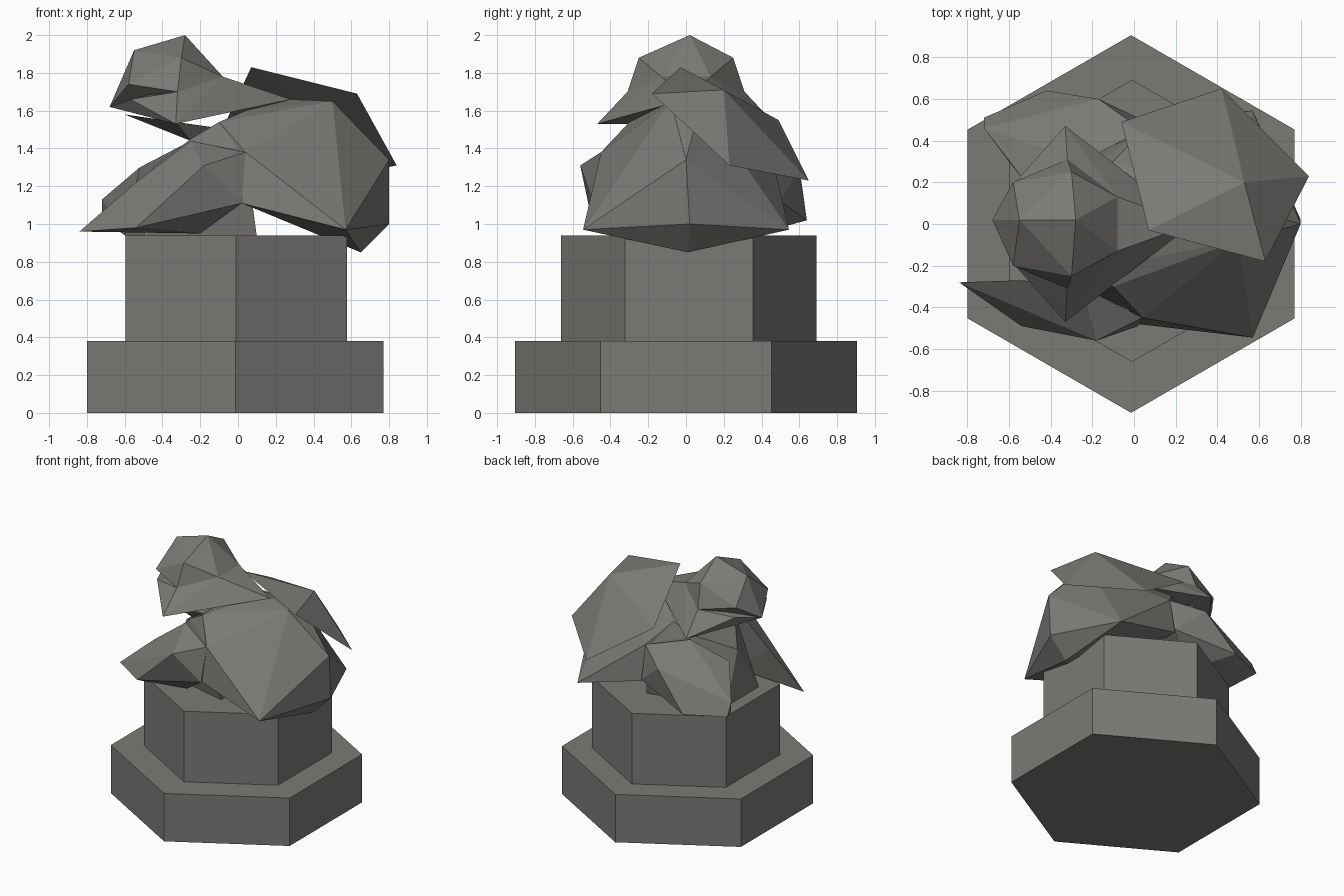
import bpy, bmesh, math

stone = bpy.data.materials.new("grey stone")
stone.diffuse_color = (0.2, 0.195, 0.182, 1)


def finish(name, bm):
    bmesh.ops.recalc_face_normals(bm, faces=bm.faces)
    mesh = bpy.data.meshes.new(name)
    bm.to_mesh(mesh)
    bm.free()
    mesh.materials.append(stone)
    bpy.context.collection.objects.link(bpy.data.objects.new(name, mesh))


def hull(name, points, pairs=()):
    """Faceted block around points, plus points mirrored across y."""
    bm = bmesh.new()
    for p in points:
        bm.verts.new(p)
    for x, y, z in pairs:
        bm.verts.new((x, y, z))
        bm.verts.new((x, -y, z))
    out = bmesh.ops.convex_hull(bm, input=bm.verts)
    loose = [v for v in out["geom_interior"] if isinstance(v, bmesh.types.BMVert)]
    bmesh.ops.delete(bm, geom=loose, context='VERTS')
    finish(name, bm)


def hexagon(name, cx, cy, r, z0, z1):
    bm = bmesh.new()
    ring = [bm.verts.new((cx + r * math.sin(i * math.pi / 3),
                          cy + r * math.cos(i * math.pi / 3), z0)) for i in range(6)]
    base = bm.faces.new(ring)
    top = bmesh.ops.extrude_face_region(bm, geom=[base], use_keep_orig=True)
    bmesh.ops.translate(bm, vec=(0, 0, z1 - z0),
                        verts=[v for v in top["geom"] if isinstance(v, bmesh.types.BMVert)])
    finish(name, bm)


# Stepped pedestal
hexagon("pedestal_base", -0.014, 0, 0.906, 0, 0.38)
hexagon("pedestal_column", -0.01, 0.015, 0.677, 0.38, 0.94)

# Crouching body
hull("haunches",
     [(0.8, 0, 1.34), (0.8, 0.02, 1.0), (0.65, 0.01, 0.85), (0.28, 0, 1.66)],
     [(0.57, 0.545, 0.97), (0.34, 0.24, 1.51), (0.5, 0.08, 1.65),
      (0.04, 0.45, 1.38), (0.02, 0.48, 1.11), (-0.1, 0.3, 1.54), (0.04, 0.17, 1.6)])
hull("chest", [(-0.45, 0, 1.3)],
     [(-0.25, 0.25, 1.45), (-0.1, 0.3, 1.54), (-0.5, 0.2, 0.93), (0.1, 0.35, 0.93),
      (0.04, 0.44, 1.38)])

# Forelimbs, each in its own pose
hull("near_forelimb",
     [(-0.84, -0.28, 0.96), (-0.54, -0.49, 0.98), (-0.18, -0.56, 1.31),
      (0.02, -0.49, 1.11), (0.04, -0.45, 1.38), (-0.25, -0.3, 1.44),
      (-0.54, -0.27, 1.22), (-0.2, -0.35, 0.95)])
hull("far_forelimb",
     [(-0.72, 0.51, 1.03), (-0.72, 0.46, 1.13), (-0.42, 0.64, 1.02),
      (-0.17, 0.6, 1.3), (0.04, 0.5, 1.12), (0.04, 0.45, 1.38),
      (-0.52, 0.2, 1.3), (-0.25, 0.3, 1.44), (-0.6, 0.3, 0.94), (-0.2, 0.35, 0.94)])

# Hooded head with flared brim and lower jaw
hull("head",
     [(-0.28, 0.02, 2.0), (-0.55, 0.02, 1.92), (-0.68, 0.02, 1.62)],
     [(-0.58, 0.2, 1.74), (-0.3, 0.25, 1.88), (-0.08, 0.13, 1.78), (-0.32, 0.31, 1.7)])
hull("hood_brim", [(-0.68, 0.02, 1.62), (0.28, 0, 1.66)],
     [(-0.57, 0.2, 1.66), (-0.33, 0.47, 1.53), (-0.32, 0.31, 1.7), (-0.08, 0.13, 1.78)])
hull("jaw", [(-0.6, 0, 1.58)],
     [(-0.33, 0.3, 1.54), (-0.25, 0.2, 1.44), (-0.05, 0.2, 1.5)])

# Five-sided plate on the back
hull("back_plate",
     [(0.07, -0.03, 1.83), (0.63, -0.18, 1.69), (0.84, 0.23, 1.31),
      (0.42, 0.65, 1.23), (-0.06, 0.49, 1.55), (0.53, 0.2, 1.71)])
